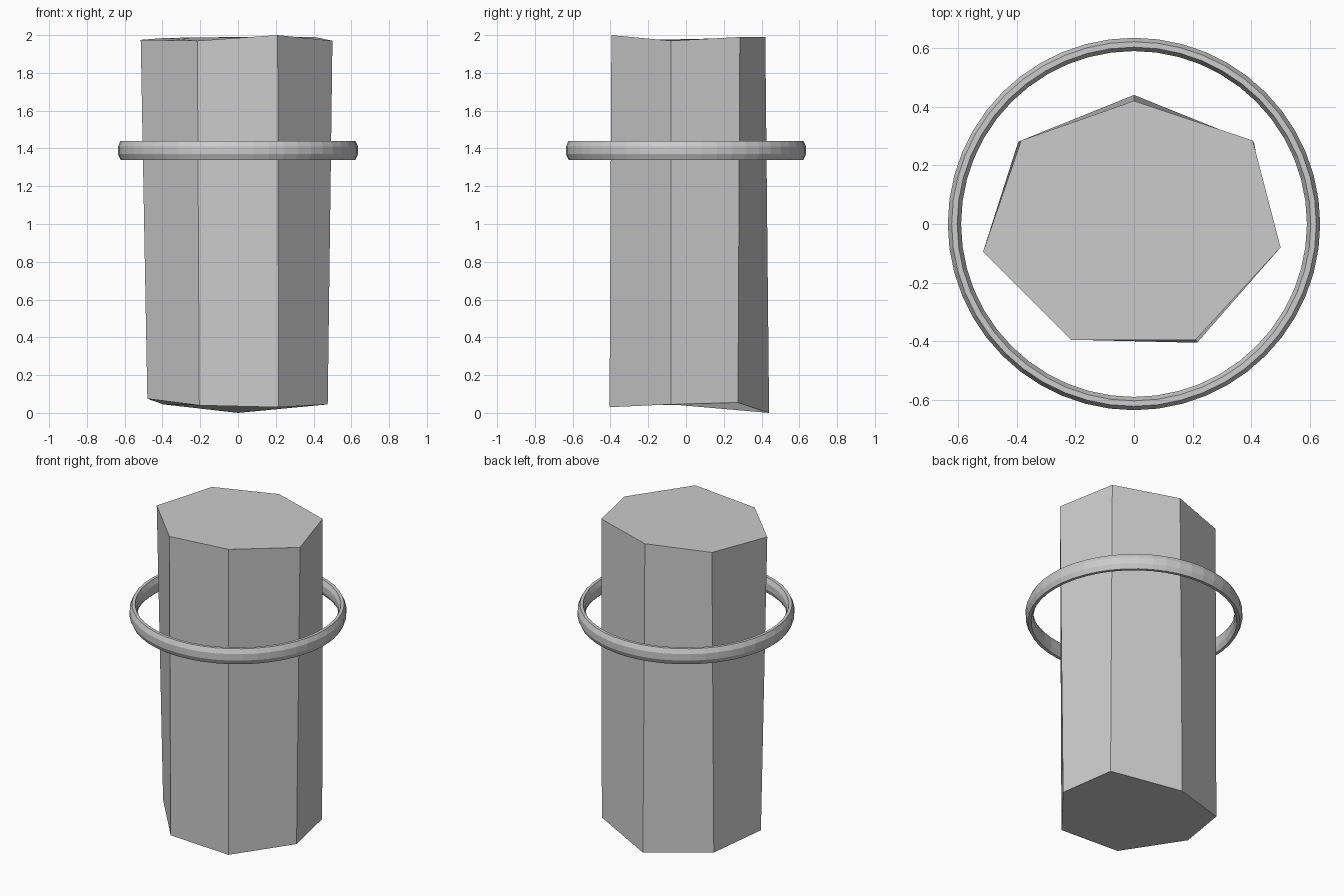
import bpy
import bmesh
from math import cos, sin, pi, tau

cube = bpy.data.objects.get("Cube")
if cube:
    bpy.data.objects.remove(cube, do_unlink=True)

grey = bpy.data.materials.new("plain_grey")
grey.use_nodes = True
colour = (0.6, 0.6, 0.6, 1)
grey.diffuse_color = colour
grey.node_tree.nodes["Principled BSDF"].inputs["Base Color"].default_value = colour


def loft(name, loops, closed):
    """Skin a list of equal point loops; cap the ends or join them in a circle."""
    bm = bmesh.new()
    rows = [[bm.verts.new(p) for p in loop] for loop in loops]
    n = len(rows[0])
    for i in range(len(rows) if closed else len(rows) - 1):
        a, b = rows[i], rows[(i + 1) % len(rows)]
        for j in range(n):
            k = (j + 1) % n
            bm.faces.new((a[j], a[k], b[k], b[j]))
    if not closed:
        bm.faces.new(rows[0][::-1])
        bm.faces.new(rows[-1])
    bmesh.ops.recalc_face_normals(bm, faces=bm.faces)
    mesh = bpy.data.meshes.new(name)
    bm.to_mesh(mesh)
    bm.free()
    mesh.materials.append(grey)
    obj = bpy.data.objects.new(name, mesh)
    bpy.context.collection.objects.link(obj)
    return obj


# Rough seven-sided column with uneven ends
bottom = [(0, 0.44, 0), (-0.395, 0.28, 0.045), (-0.48, -0.08, 0.075),
          (-0.205, -0.395, 0.04), (0.215, -0.405, 0.03),
          (0.475, -0.08, 0.045), (0.41, 0.275, 0.055)]
top = [(0, 0.42, 1.99), (-0.385, 0.285, 1.985), (-0.515, -0.095, 1.975),
       (-0.215, -0.395, 1.97), (0.21, -0.395, 2.0),
       (0.5, -0.08, 1.97), (0.405, 0.285, 1.99)]
loft("column", [bottom, top], closed=False)

# Floating ring with a tall eight-sided section
SEGMENTS, SIDES = 48, 8
section = [(0.6125 + 0.0245 * cos(t), 1.39 + 0.054 * sin(t))
           for t in (tau * (j + 0.5) / SIDES for j in range(SIDES))]
loft("ring", [[(r * cos(a), r * sin(a), z) for r, z in section]
              for a in (tau * i / SEGMENTS for i in range(SEGMENTS))], closed=True)
